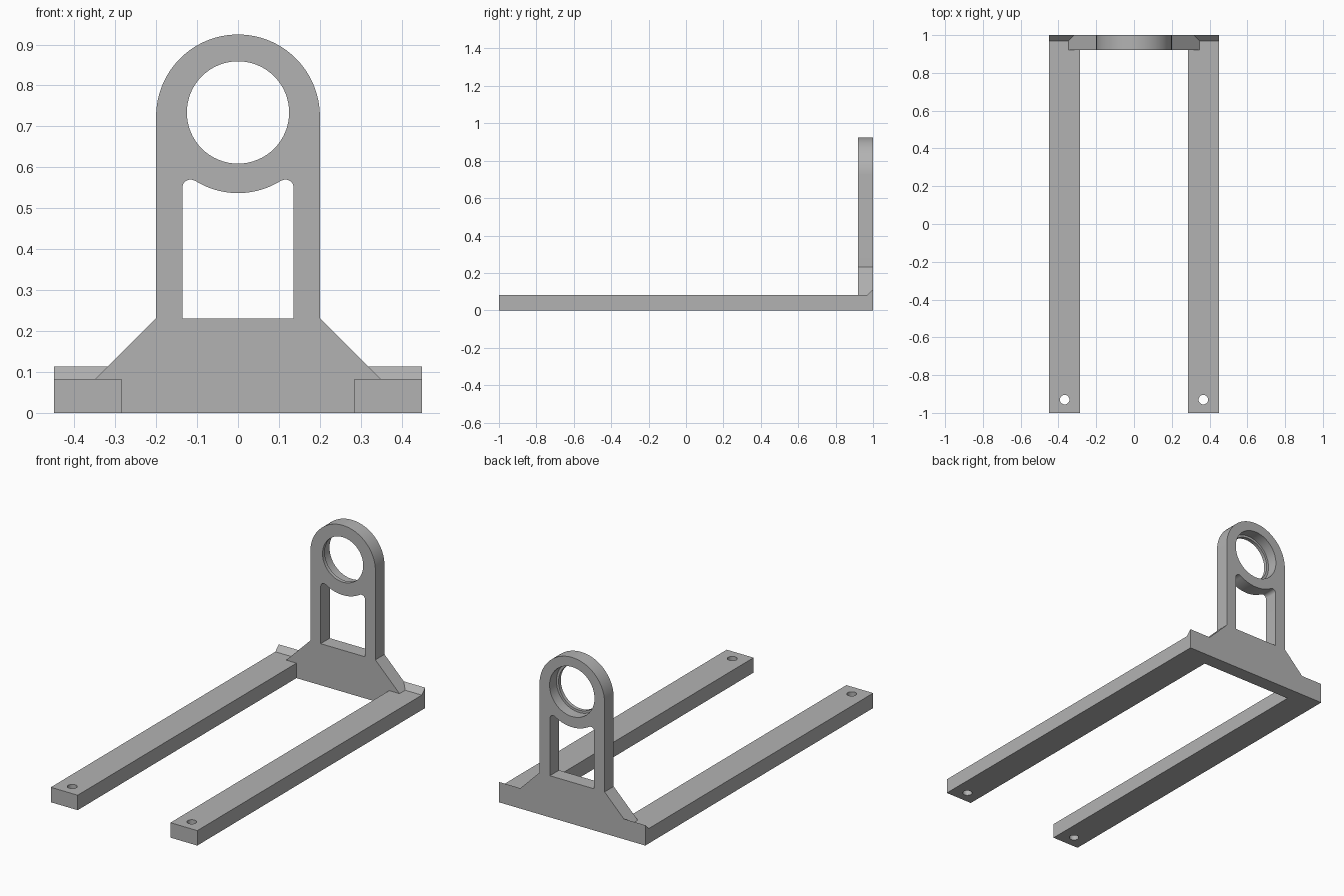
import bpy, bmesh
from math import sin, cos, pi, radians
from mathutils import Vector

cube = bpy.data.objects.get("Cube")
if cube:
    bpy.data.objects.remove(cube, do_unlink=True)

grey = bpy.data.materials.new("plain grey")
grey.use_nodes = True
grey.diffuse_color = (0.45, 0.45, 0.45, 1)
grey.node_tree.nodes["Principled BSDF"].inputs["Base Color"].default_value = (0.45, 0.45, 0.45, 1)

RING_Z = 0.734            # centre of the ring
FRONT, BACK = 0.92, 1.0   # depth range of the upright
ARM_TOP = 0.083


def arc(cx, cy, r, start, end, n):
    """Points on an arc, angles in degrees."""
    angles = [radians(start + (end - start) * i / n) for i in range(n + 1)]
    return [(cx + r * cos(a), cy + r * sin(a)) for a in angles]


def prism(name, points, offset):
    """Solid made by pushing a closed outline of 3D points along an offset."""
    bm = bmesh.new()
    face = bm.faces.new([bm.verts.new(p) for p in points])
    new = bmesh.ops.extrude_face_region(bm, geom=[face])["geom"]
    bmesh.ops.translate(bm, vec=offset, verts=[v for v in new if isinstance(v, bmesh.types.BMVert)])
    bmesh.ops.recalc_face_normals(bm, faces=bm.faces)
    mesh = bpy.data.meshes.new(name)
    bm.to_mesh(mesh)
    bm.free()
    mesh.materials.append(grey)
    obj = bpy.data.objects.new(name, mesh)
    bpy.context.collection.objects.link(obj)
    return obj


def slab(name, outline, y0, y1):
    return prism(name, [(x, y0, z) for x, z in outline], (0, y1 - y0, 0))


def cut(obj, cutter):
    cutter.hide_render = True
    mod = obj.modifiers.new("cut", 'BOOLEAN')
    mod.operation = 'DIFFERENCE'
    mod.solver = 'EXACT'
    mod.object = cutter
    bpy.context.view_layer.objects.active = obj
    bpy.ops.object.modifier_apply(modifier=mod.name)
    bpy.data.objects.remove(cutter, do_unlink=True)


def mirror_outline(half):
    return half + [(-x, z) for x, z in reversed(half) if abs(x) > 1e-6]


def smooth(obj):
    bpy.ops.object.select_all(action='DESELECT')
    obj.select_set(True)
    bpy.context.view_layer.objects.active = obj
    bpy.ops.object.shade_smooth_by_angle(angle=radians(30))


# Upright: wide foot, sloped shoulders, two posts and a round head
half = [(0.45, 0), (0.45, ARM_TOP), (0.348, ARM_TOP), (0.2, 0.231)]
half += arc(0, 0.7245, 0.2, 0, 90, 32)
upright = slab("upright", mirror_outline(half), FRONT, BACK)

# Window with rounded upper corners under the ring
window = [(0.136, 0.231)] + arc(0.116, 0.55, 0.02, 0, 120, 10)
window += arc(0, RING_Z, 0.197, -58, -90, 14)
cut(upright, slab("window_cutter", mirror_outline(window), FRONT - 0.1, BACK + 0.1))

# Bore, wider behind a thin front lip
cut(upright, slab("bore_cutter", arc(0, RING_Z, 0.125, 0, 354.375, 63), FRONT - 0.1, BACK + 0.1))
cut(upright, slab("seat_cutter", arc(0, RING_Z, 0.138, 0, 354.375, 63), FRONT + 0.02, BACK + 0.1))
smooth(upright)

for side, s in (("left", 1), ("right", -1)):
    # Long flat arm with a screw hole near its front end
    outline = [(0.285, -1), (0.45, -1), (0.45, FRONT), (0.285, FRONT)]
    arm = prism(side + "_arm", [(s * x, y, 0) for x, y in outline], (0, 0, ARM_TOP))
    hole = arc(s * 0.367, -0.93, 0.025, 0, 348.75, 31)
    cut(arm, prism("hole_cutter", [(x, y, -0.1) for x, y in hole], (0, 0, 0.3)))
    smooth(arm)

    # Small bevelled ridge along the back edge, ending against the shoulder
    ridge = prism(side + "_ridge",
                  [(s * 0.45, 0.97, ARM_TOP), (s * 0.45, BACK, ARM_TOP), (s * 0.45, BACK, ARM_TOP + 0.03)],
                  (-s * 0.102, 0, 0))
    for v in ridge.data.vertices:
        if abs(v.co.x) < 0.4 and v.co.z > ARM_TOP + 0.01:
            v.co.x = s * 0.318
